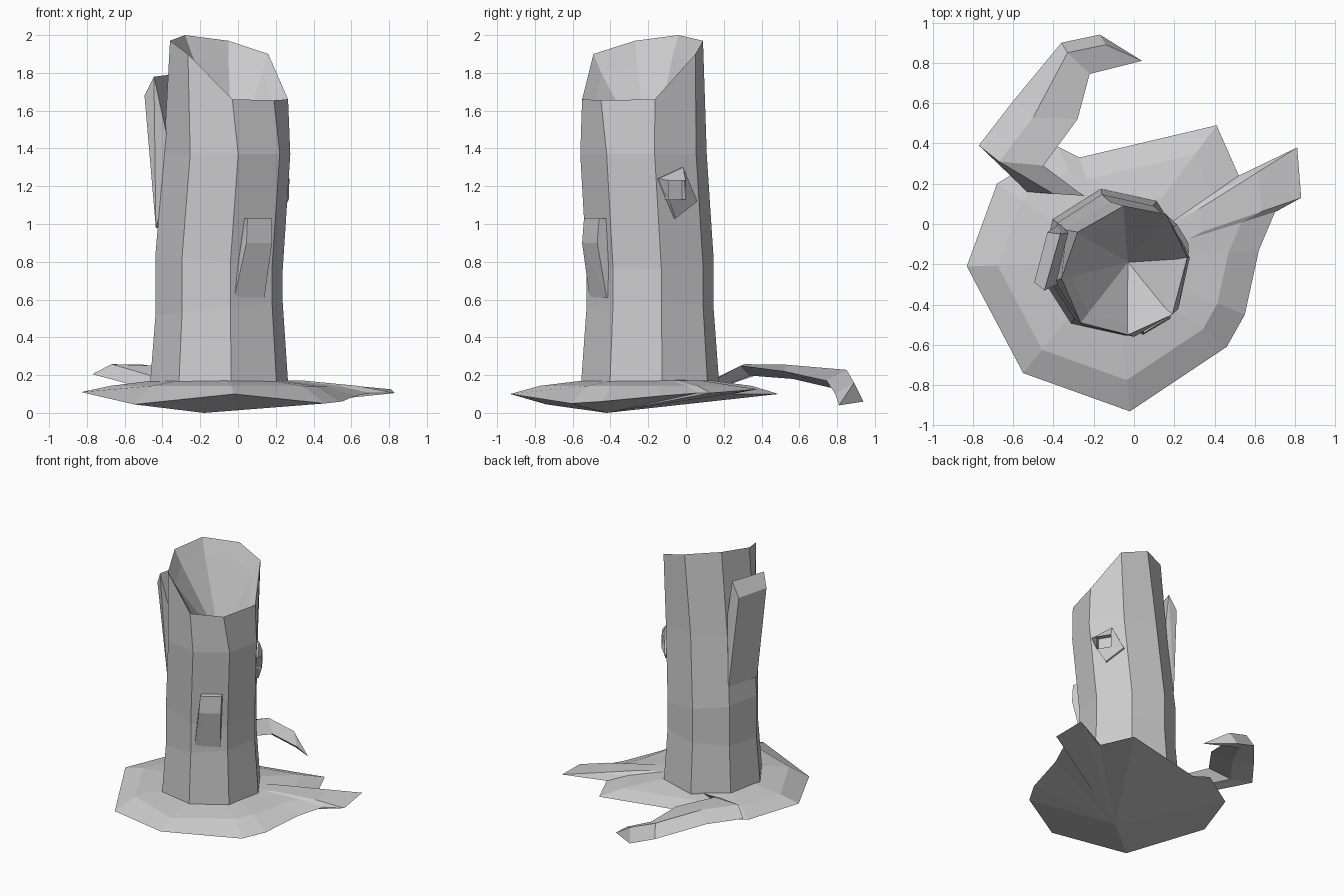
import bpy, bmesh
from math import cos, sin, radians
from mathutils import Vector


def make(name, bm):
    bmesh.ops.recalc_face_normals(bm, faces=bm.faces)
    me = bpy.data.meshes.new(name)
    bm.to_mesh(me)
    bm.free()
    ob = bpy.data.objects.new(name, me)
    bpy.context.collection.objects.link(ob)
    return ob


def fan(bm, ring, tip):
    c = bm.verts.new(tip)
    for a, b in zip(ring, ring[1:] + ring[:1]):
        bm.faces.new((a, b, c))


def loft(name, rings, start=None, end=None):
    """Bridge closed rings; close each end with a fan to a point, or one face."""
    bm = bmesh.new()
    vr = [[bm.verts.new(p) for p in r] for r in rings]
    for r, s in zip(vr, vr[1:]):
        n = len(r)
        for i in range(n):
            j = (i + 1) % n
            bm.faces.new((r[i], r[j], s[j], s[i]))
    for ring, tip in ((vr[0], start), (vr[-1], end)):
        if tip:
            fan(bm, ring, tip)
        else:
            bm.faces.new(ring)
    return make(name, bm)


def hull(name, pts):
    bm = bmesh.new()
    for p in pts:
        bm.verts.new(p)
    bmesh.ops.convex_hull(bm, input=bm.verts)
    bmesh.ops.dissolve_limit(bm, angle_limit=0.02, verts=bm.verts, edges=bm.edges)
    return make(name, bm)


def octagon(cx, cy, r, z, tilt=0.0):
    out = []
    for i in range(8):
        a = radians(-80 + 45 * i)
        out.append((cx + r * cos(a), cy + r * sin(a), z + tilt * r * cos(a)))
    return out


# Trunk: eight-sided, slanted broken top, hollow inside
rim = [(-0.03, -0.55, 1.66), (0.19, -0.45, 1.655), (0.265, -0.165, 1.66),
       (0.16, 0.05, 1.90), (-0.05, 0.09, 1.97), (-0.28, -0.04, 2.0),
       (-0.36, -0.27, 1.97), (-0.265, -0.49, 1.90)]
mid = Vector((-0.05, -0.22, 0))
lip = [(mid.x + (x - mid.x) * 0.83, mid.y + (y - mid.y) * 0.83,
        z - (0.11 if z > 1.8 else 0.05)) for x, y, z in rim]
loft("trunk", [octagon(-0.10, -0.19, 0.37, 0.12),
               octagon(-0.10, -0.19, 0.37, 0.17),
               octagon(-0.10, -0.19, 0.342, 0.55, 0.1),
               octagon(-0.10, -0.19, 0.342, 0.80, -0.12),
               octagon(-0.058, -0.225, 0.34, 1.37),
               rim, lip], end=(-0.03, -0.19, 1.32))

# Spreading root mound, with the right-hand root in its outline
edge = [(-0.83, -0.21, 0.11), (-0.55, -0.74, 0.045), (-0.02, -0.93, 0.10),
        (0.46, -0.61, 0.05), (0.55, -0.45, 0.06), (0.62, -0.13, 0.09),
        (0.70, 0.06, 0.105), (0.83, 0.13, 0.105), (0.81, 0.38, 0.125),
        (0.52, 0.24, 0.10), (0.41, 0.49, 0.10), (-0.27, 0.33, 0.10),
        (-0.38, 0.385, 0.11), (-0.68, 0.20, 0.10)]


def inset(k, z):
    return [(-0.1 + (x + 0.1) * k, -0.19 + (y + 0.19) * k, z) for x, y, _ in edge]


loft("root_mound", [edge, inset(0.79, 0.143), inset(0.47, 0.172)],
     start=(-0.18, -0.42, 0.0), end=(-0.1, -0.19, 0.175))

# Curling back root: outer edge, ridge, inner edge at each section
path = [((-0.53, 0.16, 0.14), (-0.40, 0.15, 0.18), (-0.25, 0.14, 0.17)),
        ((-0.77, 0.39, 0.205), (-0.67, 0.31, 0.258), (-0.45, 0.29, 0.25)),
        ((-0.60, 0.61, 0.20), (-0.50, 0.53, 0.255), (-0.28, 0.52, 0.22)),
        ((-0.36, 0.90, 0.13), (-0.33, 0.85, 0.228), (-0.22, 0.745, 0.17)),
        ((-0.17, 0.94, 0.06), (-0.14, 0.89, 0.16), (-0.04, 0.79, 0.10))]
secs = []
for o, r, i in path:
    low = (Vector(o) + Vector(i)) / 2 - Vector((0, 0, 0.03))
    secs.append((o, r, i, low))
loft("curled_root", secs, end=(0.04, 0.81, 0.04))

# Broken limb on the left, hugging the trunk
hull("left_limb", [(-0.435, -0.26, 0.98), (-0.37, 0.0, 0.98),
                   (-0.495, -0.29, 1.68), (-0.43, -0.04, 1.68),
                   (-0.445, -0.33, 1.78), (-0.365, -0.05, 1.79),
                   (-0.34, -0.28, 1.30), (-0.30, -0.04, 1.30)])

# Short stub on the front
hull("front_stub", [(-0.02, -0.51, 0.61), (0.14, -0.42, 0.61),
                    (0.045, -0.55, 0.90), (0.18, -0.47, 0.90),
                    (0.05, -0.54, 1.03), (0.18, -0.46, 1.03),
                    (0.01, -0.44, 1.03), (0.13, -0.36, 1.03),
                    (-0.02, -0.44, 0.61), (0.10, -0.36, 0.61)])

# Knot hole on the right: raised diamond frame around a square pocket
n = Vector((cos(radians(32)), sin(radians(32)), 0))


def on_side(y, z, out):
    x = 0.27 - (y + 0.16) * 0.62
    return Vector((x, y, z)) + n * out


outer = [(-0.15, 1.24), (-0.02, 1.30), (0.055, 1.12), (-0.06, 1.03)]
inner = [(-0.11, 1.23), (-0.02, 1.23), (-0.02, 1.13), (-0.11, 1.13)]
loft("knot_hole", [[on_side(y, z, -0.02) for y, z in outer],
                   [on_side(y, z, 0.01) for y, z in outer],
                   [on_side(y, z, 0.035) for y, z in inner],
                   [on_side(y, z, 0.0) for y, z in inner]])
